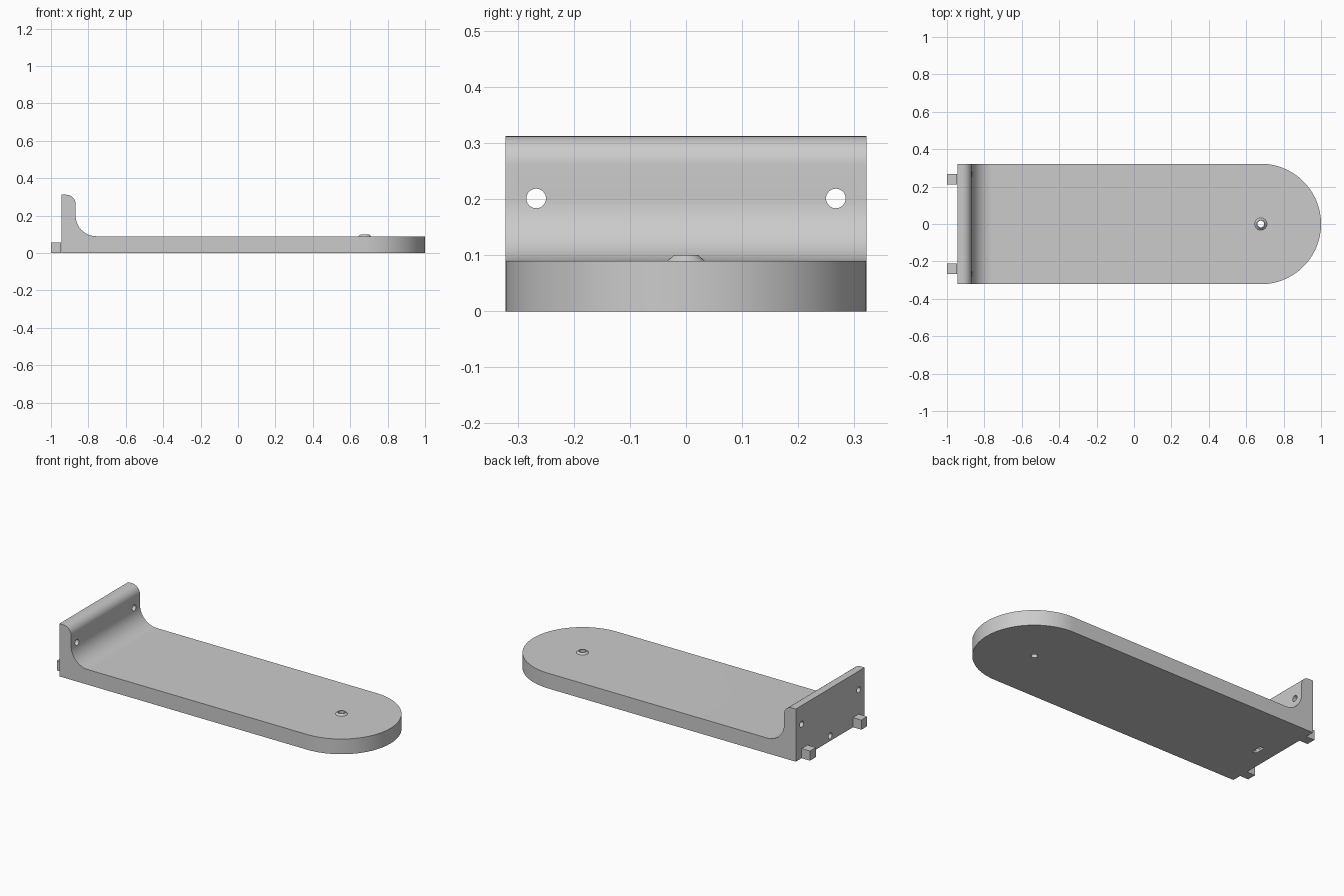
import bpy, bmesh
from math import sin, cos, pi
from mathutils import Matrix, Vector

cube = bpy.data.objects.get("Cube")
if cube:
    bpy.data.objects.remove(cube, do_unlink=True)

grey = bpy.data.materials.new("light grey")
grey.use_nodes = True
colour = (0.6, 0.6, 0.6, 1)
grey.diffuse_color = colour
grey.node_tree.nodes["Principled BSDF"].inputs["Base Color"].default_value = colour

BACK, HALF, THICK = -0.945, 0.322, 0.09   # wall back, half width, plate height
WALL, TOP = -0.868, 0.312                 # wall front face and top
END = 1 - HALF                            # centre of the rounded end


def arc(cx, cy, r, start, stop, n):
    angles = [start + (stop - start) * i / n for i in range(n + 1)]
    return [(cx + r * cos(a), cy + r * sin(a)) for a in angles]


def finish(name, bm):
    bmesh.ops.recalc_face_normals(bm, faces=bm.faces)
    mesh = bpy.data.meshes.new(name)
    bm.to_mesh(mesh)
    bm.free()
    mesh.materials.append(grey)
    ob = bpy.data.objects.new(name, mesh)
    bpy.context.collection.objects.link(ob)
    return ob


def prism(name, points, offset):
    """Extrude a closed outline of 3D points along an offset."""
    bm = bmesh.new()
    face = bm.faces.new([bm.verts.new(p) for p in points])
    out = bmesh.ops.extrude_face_region(bm, geom=[face])
    moved = [v for v in out["geom"] if isinstance(v, bmesh.types.BMVert)]
    bmesh.ops.translate(bm, verts=moved, vec=Vector(offset))
    return finish(name, bm)


def box(name, centre, size):
    bm = bmesh.new()
    bmesh.ops.create_cube(bm, size=1, matrix=Matrix.Translation(centre) @ Matrix.Diagonal((*size, 1)))
    return finish(name, bm)


def cone(name, centre, r1, r2, depth, axis="Z"):
    bm = bmesh.new()
    turn = Matrix.Rotation(pi / 2, 4, "Y") if axis == "X" else Matrix()
    bmesh.ops.create_cone(bm, cap_ends=True, segments=32, radius1=r1, radius2=r2,
                          depth=depth, matrix=Matrix.Translation(centre) @ turn)
    return finish(name, bm)


def combine(ob, other, operation):
    mod = ob.modifiers.new(operation.lower(), "BOOLEAN")
    mod.operation, mod.object, mod.solver = operation, other, "EXACT"
    bpy.context.view_layer.objects.active = ob
    bpy.ops.object.modifier_apply(modifier=mod.name)
    bpy.data.objects.remove(other, do_unlink=True)


# L-shaped side profile with inner fillet and rounded wall top
side = [(BACK, 0), (1.1, 0), (1.1, THICK)]
side += arc(WALL + 0.11, THICK + 0.11, 0.11, 1.5 * pi, pi, 16)
side += arc(WALL - 0.05, TOP - 0.05, 0.05, 0, pi / 2, 12) + [(BACK, TOP)]
bracket = prism("bracket_body", [(x, -HALF, z) for x, z in side], (0, 2 * HALF, 0))

# Trim the free end to a half circle
plan = [(-1.2, -HALF - 0.1), (END - 0.1, -HALF - 0.1), (END - 0.1, -HALF)]
plan = [(-1.2, -HALF)] + arc(END, 0, HALF, -pi / 2, pi / 2, 64) + [(-1.2, HALF)]
combine(bracket, prism("trim", [(x, y, -0.1) for x, y in plan], (0, 0, 0.6)), "INTERSECT")

# Tapered boss with a hole through the plate
combine(bracket, cone("boss", (END, 0, THICK), 0.044, 0.022, 0.02), "UNION")
combine(bracket, cone("boss_hole", (END, 0, 0.05), 0.018, 0.018, 0.3), "DIFFERENCE")

# Two wall holes, and a low screw hole meeting a nut slot from below
for y in (-0.267, 0.267):
    combine(bracket, cone("wall_hole", (-0.9, y, 0.201), 0.0175, 0.0175, 0.3, "X"), "DIFFERENCE")
combine(bracket, cone("screw_hole", (-0.9, 0, 0.03), 0.0175, 0.0175, 0.15, "X"), "DIFFERENCE")
combine(bracket, box("nut_slot", (-0.843, 0, 0.02), (0.025, 0.065, 0.085)), "DIFFERENCE")

# Locating pegs on the back
pegs = [box(f"{label}_peg", ((BACK - 1) / 2, y, 0.0285), (BACK + 1, 0.055, 0.057))
        for label, y in (("right", -0.24), ("left", 0.24))]

bpy.ops.object.select_all(action="DESELECT")
bracket.select_set(True)
bpy.context.view_layer.objects.active = bracket
bpy.ops.object.shade_smooth_by_angle(angle=pi / 6)
